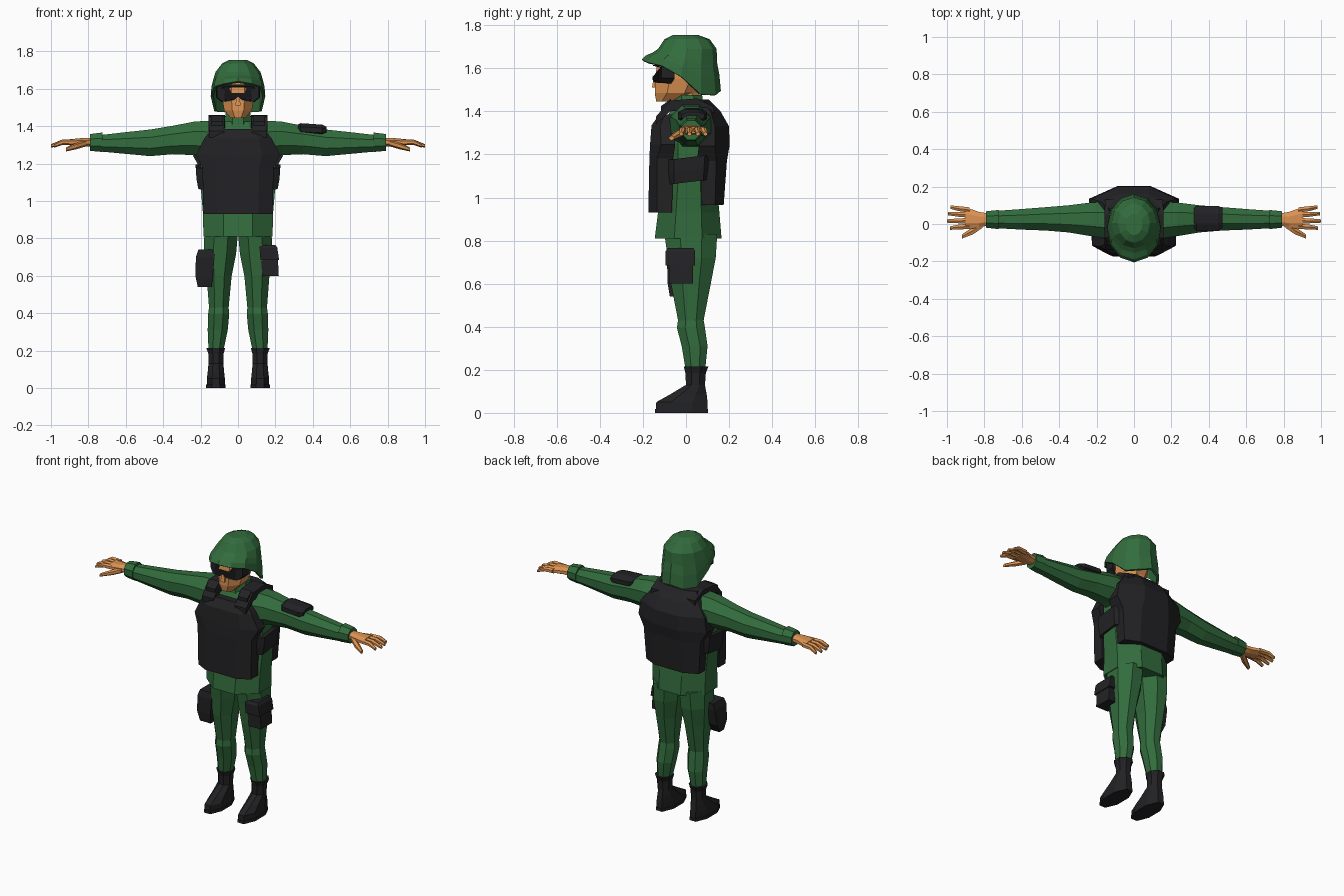
import bpy, bmesh, math


def material(name, rgb):
    m = bpy.data.materials.new(name)
    m.diffuse_color = (*rgb, 1)
    return m


GREEN = material("uniform green", (0.032, 0.15, 0.046))
BLACK = material("gear black", (0.016, 0.016, 0.018))
SKIN = material("skin", (0.72, 0.29, 0.085))
LENS = material("lens black", (0.008, 0.008, 0.009))


def skin(name, rings, mat, mirror=False, caps=(True, True)):
    """Bridge equal-sized rings of 3D points into one flat-faced mesh."""
    bm = bmesh.new()
    vs = [[bm.verts.new(p) for p in r] for r in rings]
    n = len(vs[0])
    for a, b in zip(vs, vs[1:]):
        for i in range(n):
            j = (i + 1) % n
            bm.faces.new((a[i], a[j], b[j], b[i]))
    if caps[0]:
        bm.faces.new(vs[0])
    if caps[1]:
        bm.faces.new(vs[-1])
    bmesh.ops.recalc_face_normals(bm, faces=bm.faces)
    me = bpy.data.meshes.new(name)
    bm.to_mesh(me)
    bm.free()
    me.materials.append(mat)
    ob = bpy.data.objects.new(name, me)
    bpy.context.collection.objects.link(ob)
    if mirror:
        ob.modifiers.new("mirror", 'MIRROR')
    return ob


def loft(name, axis, n, sections, mat, mirror=False, tilt=0):
    """Sections are (position along axis, u min, u max, v min, v max)."""
    rings = []
    for t, u0, u1, v0, v1 in sections:
        ring = []
        for k in range(n):
            a = 2 * math.pi * (k + 0.5) / n
            s = 1 / math.cos(math.pi / n)
            u = (u0 + u1) / 2 + (u1 - u0) / 2 * s * math.cos(a)
            v = (v0 + v1) / 2 + (v1 - v0) / 2 * s * math.sin(a)
            ring.append({'x': (t, u, v), 'y': (u, t, v), 'z': (u, v, t + tilt * v)}[axis])
        rings.append(ring)
    return skin(name, rings, mat, mirror)


def panel(name, sections, mat):
    """Armour plate from sections (z, flat half width, half width, outer y, corner y, inner y)."""
    return skin(name, [[(-b, yi, z), (-b, ym, z), (-a, yo, z), (a, yo, z), (b, ym, z), (b, yi, z)]
                       for z, a, b, yo, ym, yi in sections], mat)


# jacket with collar
loft("jacket", 'z', 8, [
    (0.81, -.185, .185, -.145, .165), (0.93, -.187, .187, -.13, .155), (1.08, -.2, .2, -.11, .14),
    (1.25, -.2, .2, -.11, .14), (1.37, -.18, .18, -.09, .125), (1.425, -.12, .12, -.06, .1)], GREEN)
loft("collar", 'z', 8, [(1.40, -.075, .075, -.07, .085), (1.475, -.065, .065, -.06, .075)], GREEN)

# trousers
loft("trouser_leg", 'z', 8, [
    (0.83, .0, .18, -.1, .145), (0.72, .01, .182, -.085, .138), (0.6, .034, .168, -.07, .115),
    (0.43, .05, .155, -.037, .082), (0.395, .047, .16, -.042, .088),
    (0.31, .055, .162, -.02, .1), (0.19, .08, .157, .0, .088)], GREEN, True)

# boots
loft("boot", 'z', 8, [
    (0.0, .07, .167, -.14, .1), (0.05, .07, .167, -.138, .1), (0.085, .074, .162, -.075, .096),
    (0.13, .078, .158, .0, .088), (0.185, .077, .159, -.003, .092), (0.215, .068, .17, -.01, .104)],
    BLACK, True)
loft("boot_sole", 'z', 8, [(0.0, .066, .171, -.143, .103), (0.018, .066, .171, -.143, .103)], BLACK, True)

# sleeves and cuffs
loft("sleeve", 'x', 8, [
    (.13, -.08, .12, 1.22, 1.43), (.23, -.065, .115, 1.245, 1.425), (.35, -.045, .1, 1.25, 1.402),
    (.47, -.035, .09, 1.24, 1.382), (.6, -.03, .08, 1.252, 1.368), (.74, -.022, .07, 1.265, 1.352)],
    GREEN, True)
loft("cuff", 'x', 8, [(.725, -.027, .075, 1.262, 1.366), (.79, -.02, .068, 1.268, 1.358)], GREEN, True)

# hands
loft("palm", 'x', 8, [
    (.77, -.005, .055, 1.292, 1.338), (.83, -.02, .065, 1.292, 1.337), (.9, -.028, .09, 1.297, 1.33)],
    SKIN, True)
for i, (base, tip, end) in enumerate([(-.012, -.022, .985), (.018, .016, 1.0), (.048, .056, .995), (.075, .09, .98)]):
    mid = (base + tip) / 2
    loft(f"finger_{i + 1}", 'x', 6, [
        (.88, base - .014, base + .014, 1.3, 1.328), (.94, mid - .013, mid + .013, 1.301, 1.326),
        (end, tip - .009, tip + .009, 1.287, 1.303)], SKIN, True)
loft("thumb", 'x', 6, [
    (.81, -.02, .02, 1.295, 1.325), (.86, -.055, -.015, 1.28, 1.31), (.92, -.078, -.056, 1.266, 1.285)],
    SKIN, True)

# head and neck
loft("neck", 'z', 8, [(1.42, -.05, .05, -.05, .06), (1.53, -.05, .05, -.05, .06)], SKIN)
loft("head", 'z', 8, [
    (1.445, -.04, .04, -.138, -.05), (1.485, -.074, .074, -.145, .05), (1.55, -.085, .085, -.143, .09),
    (1.66, -.085, .085, -.13, .09)], SKIN)
loft("nose", 'z', 4, [(1.51, -.014, .014, -.158, -.12), (1.56, -.008, .008, -.15, -.12)], SKIN)

# goggles: wrapped outline with a thinner dark lens plate in front
half = [(0, 1.553), (.025, 1.538), (.085, 1.532), (.112, 1.555), (.112, 1.608), (.08, 1.622), (0, 1.622)]
outline = half + [(-x, z) for x, z in reversed(half[1:-1])]


def wrapped(y, s):
    return [(x * s, y + 3 * x * x, 1.578 + (z - 1.578) * s) for x, z in outline]


skin("goggles", [wrapped(-.09, 1.05), wrapped(-.152, 1)], BLACK)
skin("goggle_lens", [wrapped(-.15, .84), wrapped(-.157, .8)], LENS)

# helmet: faceted dome with a rim that dips over the ears and nape
rim_z = [1.64, 1.628, 1.612, 1.56, 1.478, 1.475, 1.495]


def helmet_ring(rx, y0, y1, z, follow):
    ring = []
    for k in range(12):
        a = 2 * math.pi * k / 12
        rim = rim_z[min(k, 12 - k)]
        ring.append((rx * math.sin(a), (y0 + y1) / 2 - (y1 - y0) / 2 * math.cos(a),
                     z + (rim - z) * follow))
    return ring


helmet = skin("helmet", [
    helmet_ring(.146, -.205, .162, 1.6, 1), helmet_ring(.142, -.188, .155, 1.69, .62),
    helmet_ring(.134, -.155, .145, 1.69, .35), helmet_ring(.12, -.13, .142, 1.69, 0),
    helmet_ring(.085, -.1, .11, 1.735, 0), helmet_ring(.045, -.06, .055, 1.755, 0)],
    GREEN, caps=(False, True))
shell = helmet.modifiers.new("shell", 'SOLIDIFY')
shell.thickness = 0.014
shell.offset = -1

# armour vest: front plate, back plate, side band, shoulder straps
panel("front_plate", [
    (0.93, .11, .185, -.175, -.135, -.065), (1.18, .112, .19, -.17, -.135, -.06),
    (1.245, .13, .225, -.167, -.115, -.05), (1.335, .11, .18, -.16, -.12, -.05),
    (1.385, .07, .14, -.125, -.1, -.04)], BLACK)
panel("back_plate", [
    (0.965, .1, .185, .175, .135, .05), (1.17, .1, .2, .19, .14, .05),
    (1.24, .09, .24, .202, .135, .06), (1.33, .085, .225, .2, .135, .06),
    (1.4, .075, .17, .16, .115, .05), (1.455, .07, .13, .105, .08, .04)], BLACK)
loft("side_band", 'z', 8, [
    (1.07, -.212, .212, -.15, .175), (1.125, -.222, .222, -.155, .183), (1.185, -.226, .226, -.155, .188)],
    BLACK, tilt=0.12)
loft("shoulder_strap", 'y', 4, [
    (-.14, .075, .155, 1.34, 1.375), (-.075, .07, .158, 1.4, 1.45), (.05, .07, .158, 1.41, 1.46),
    (.13, .075, .155, 1.38, 1.42)], BLACK, True)
loft("strap_buckle", 'y', 4, [(-.115, .08, .145, 1.385, 1.425), (-.07, .08, .145, 1.41, 1.458)], BLACK, True)

# arm pouch on one sleeve
loft("arm_pouch", 'x', 8, [
    (.32, -.02, .085, 1.37, 1.408), (.335, -.038, .097, 1.352, 1.416),
    (.45, -.038, .097, 1.346, 1.408), (.472, -.02, .085, 1.358, 1.398)], BLACK)

# thigh pouch with flap, and holster on the other leg
loft("thigh_pouch", 'z', 4, [
    (.60, .13, .218, -.08, .032), (.72, .12, .212, -.08, .032)], BLACK)
loft("pouch_flap", 'z', 4, [
    (.685, .12, .22, -.095, .042), (.75, .115, .21, -.095, .042), (.765, .12, .2, -.085, .035)], BLACK)
loft("holster", 'z', 4, [
    (.54, -.215, -.14, -.075, -.03), (.6, -.228, -.135, -.085, .01),
    (.7, -.225, -.125, -.088, .03), (.74, -.212, -.12, -.08, .03)], BLACK)
